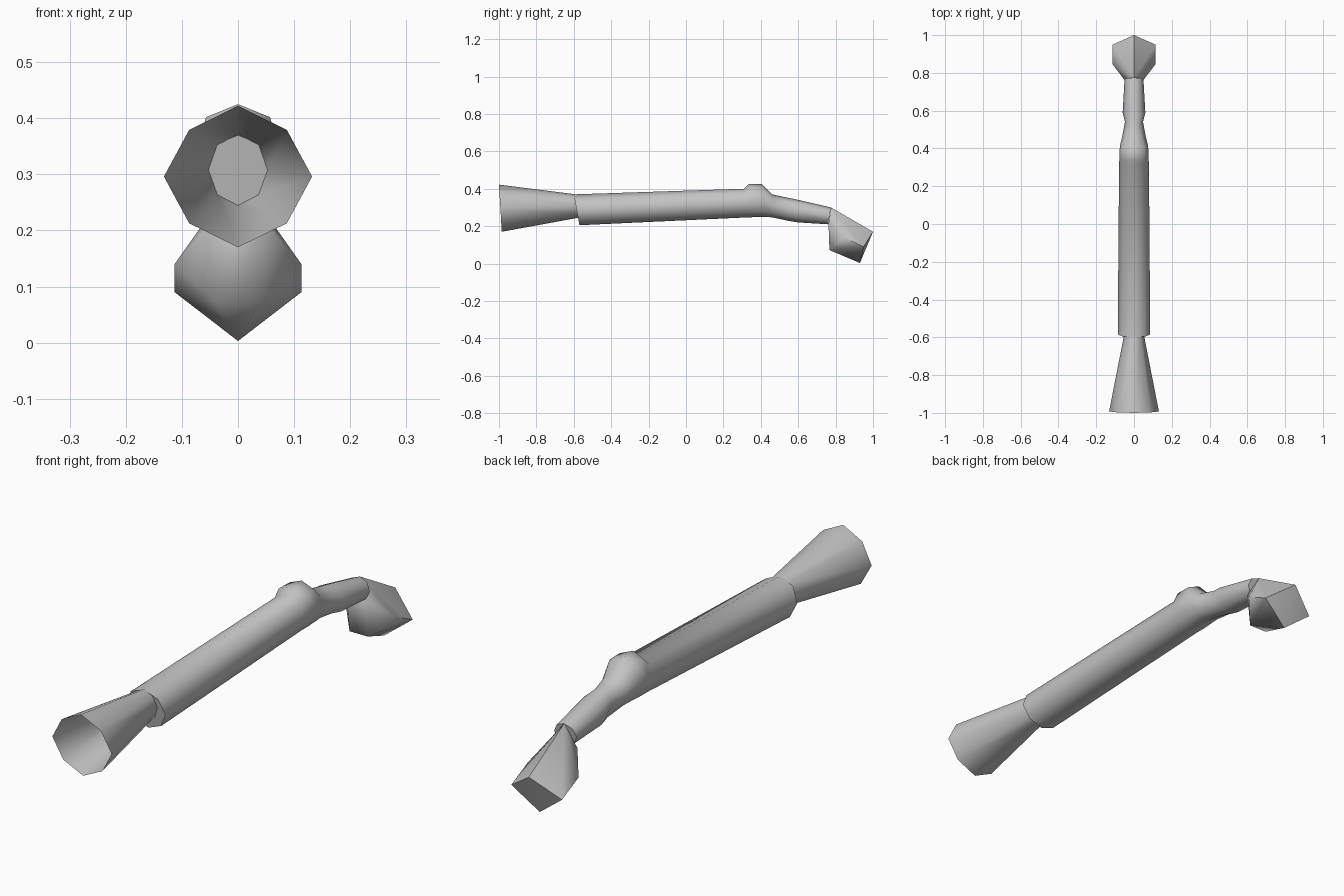
import bpy, bmesh, math

if "Cube" in bpy.data.objects:
    bpy.data.objects.remove(bpy.data.objects["Cube"])

# Single grey colour
GREY = (0.55, 0.55, 0.55, 1.0)
mat = bpy.data.materials.new("plain grey")
mat.use_nodes = True
mat.diffuse_color = GREY
bsdf = mat.node_tree.nodes["Principled BSDF"]
bsdf.inputs["Base Color"].default_value = GREY
bsdf.inputs["Roughness"].default_value = 0.8


def finish(name, bm, angle=60):
    mesh = bpy.data.meshes.new(name)
    bm.to_mesh(mesh)
    bm.free()
    mesh.materials.append(mat)
    obj = bpy.data.objects.new(name, mesh)
    bpy.context.collection.objects.link(obj)
    bpy.ops.object.select_all(action='DESELECT')
    obj.select_set(True)
    bpy.context.view_layer.objects.active = obj
    bpy.ops.object.shade_smooth_by_angle(angle=math.radians(angle))
    return obj


def loft(name, sections, cap):
    """Eight-sided loft; section = (y top, z top, y bottom, z bottom, half width, corner)."""
    bm = bmesh.new()
    rings = []
    for yt, zt, yb, zb, hw, k in sections:
        # unit octagon with a corner on top and bottom
        shape = [(0, 1), (k, k), (1, 0), (k, -k), (0, -1), (-k, -k), (-1, 0), (-k, k)]
        ring = []
        for px, pz in shape:
            t = (1 - pz) / 2
            ring.append(bm.verts.new((px * hw, yt + (yb - yt) * t, zt + (zb - zt) * t)))
        rings.append(ring)
    for a, b in zip(rings, rings[1:]):
        for i in range(8):
            j = (i + 1) % 8
            bm.faces.new((a[i], a[j], b[j], b[i]))
    if cap:
        bm.faces.new(rings[0])
        bm.faces.new(rings[-1])
    bmesh.ops.recalc_face_normals(bm, faces=bm.faces)
    return finish(name, bm)


# Flared open muzzle
loft("flared_muzzle", [
    (-1.00, 0.422, -0.985, 0.170, 0.132, 0.66),
    (-0.595, 0.371, -0.575, 0.245, 0.052, 0.70),
], cap=False)

# Barrel, raised breech and wrist
loft("barrel_and_wrist", [
    (-0.60, 0.370, -0.57, 0.205, 0.086, 0.70),
    (0.31, 0.400, 0.33, 0.247, 0.079, 0.70),
    (0.335, 0.425, 0.37, 0.248, 0.077, 0.74),
    (0.405, 0.425, 0.42, 0.250, 0.075, 0.74),
    (0.460, 0.370, 0.46, 0.247, 0.063, 0.70),
    (0.530, 0.355, 0.55, 0.228, 0.048, 0.70),
    (0.580, 0.345, 0.60, 0.220, 0.060, 0.70),
    (0.775, 0.300, 0.76, 0.210, 0.050, 0.70),
], cap=True)

# Faceted butt hanging below the wrist
bm = bmesh.new()
centre = [(1.0, 0.17), (0.93, 0.003), (0.775, 0.30)]
sides = [(0.113, 0.95, 0.09), (0.113, 0.845, 0.14), (0.04, 0.767, 0.072), (0.05, 0.762, 0.21)]
for y, z in centre:
    bm.verts.new((0, y, z))
for x, y, z in sides:
    for s in (-1, 1):
        bm.verts.new((s * x, y, z))
bmesh.ops.convex_hull(bm, input=bm.verts)
bmesh.ops.recalc_face_normals(bm, faces=bm.faces)
finish("butt", bm)
